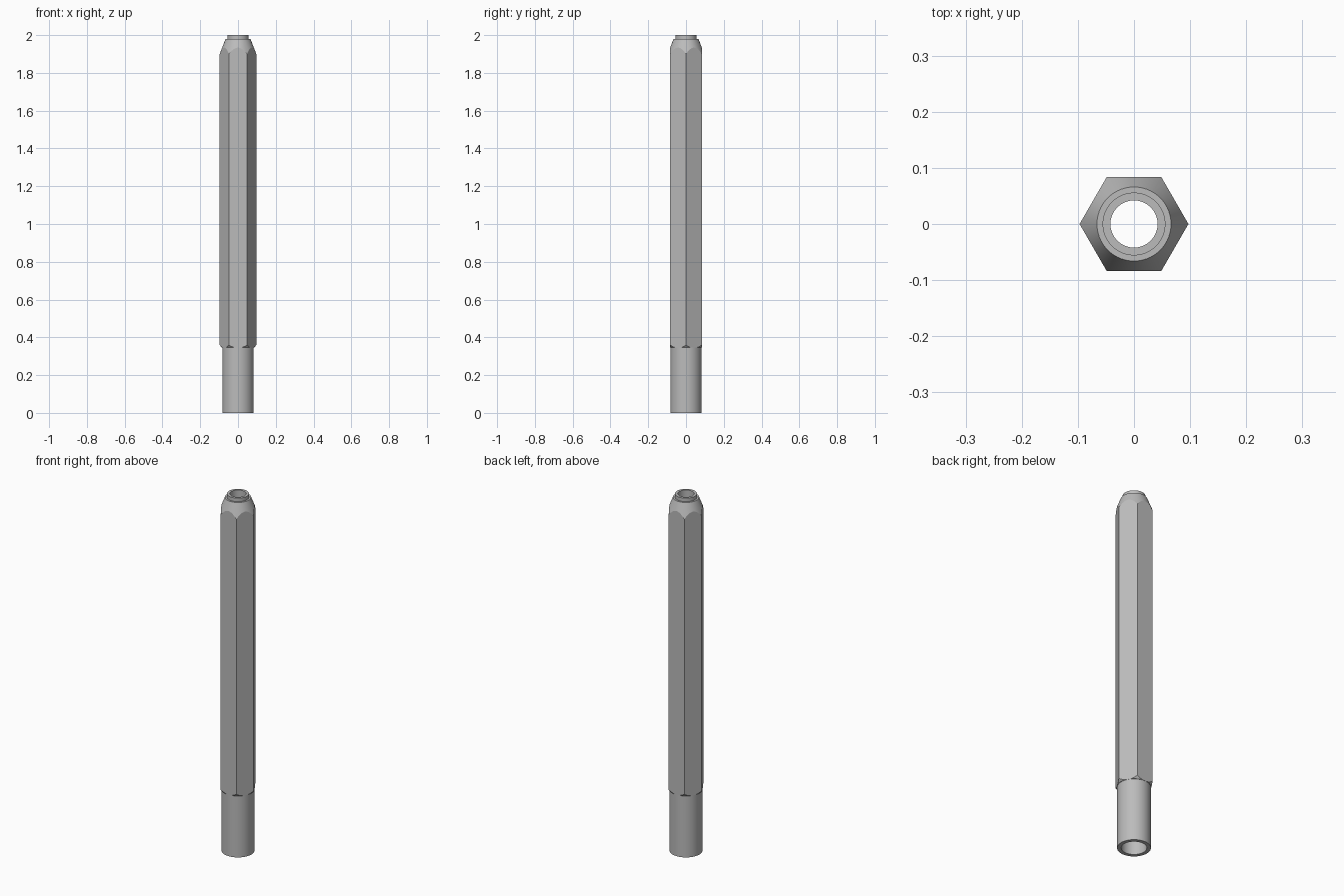
import bpy
import bmesh
from math import cos, sin, pi

cube = bpy.data.objects.get("Cube")
if cube:
    bpy.data.objects.remove(cube, do_unlink=True)

# Brushed grey metal
metal = bpy.data.materials.new("grey metal")
metal.use_nodes = True
grey = (0.5, 0.5, 0.5, 1)
metal.diffuse_color = grey
metal.node_tree.nodes["Principled BSDF"].inputs["Base Color"].default_value = grey


def add_object(name, bm):
    bmesh.ops.recalc_face_normals(bm, faces=bm.faces)
    mesh = bpy.data.meshes.new(name)
    bm.to_mesh(mesh)
    bm.free()
    mesh.materials.append(metal)
    obj = bpy.data.objects.new(name, mesh)
    bpy.context.collection.objects.link(obj)
    return obj


def lathe(name, profile, sides=72):
    """Revolve a closed (radius, height) outline around z."""
    bm = bmesh.new()
    rings = [[bm.verts.new((r * cos(2 * pi * i / sides), r * sin(2 * pi * i / sides), z))
              for i in range(sides)] for r, z in profile]
    for a, b in zip(rings, rings[1:] + rings[:1]):
        for i in range(sides):
            j = (i + 1) % sides
            bm.faces.new((a[i], a[j], b[j], b[i]))
    return add_object(name, bm)


# Turned tube: lower sleeve, chamfered grip, top collar, stepped bore
barrel = lathe("hexagonal_barrel", [
    (0.083, 0), (0.083, 0.345), (0.085, 0.345), (0.099, 0.362),
    (0.099, 1.895), (0.066, 1.98), (0.056, 1.98), (0.056, 2),
    (0.042, 2), (0.042, 1.9), (0.063, 1.9), (0.063, 0)])

# Hexagonal stock that trims the grip to six flats
bm = bmesh.new()
bmesh.ops.create_cone(bm, cap_ends=True, segments=6, radius1=0.097, radius2=0.097, depth=3)
for v in bm.verts:
    v.co.x, v.co.y = v.co.y, v.co.x
    v.co.z += 1
stock = add_object("hexagonal_stock", bm)
stock.hide_render = True

trim = barrel.modifiers.new("six flats", "BOOLEAN")
trim.operation = "INTERSECT"
trim.solver = "EXACT"
trim.object = stock
bpy.context.view_layer.objects.active = barrel
barrel.select_set(True)
bpy.ops.object.modifier_apply(modifier=trim.name)
bpy.data.objects.remove(stock, do_unlink=True)

bpy.ops.object.select_all(action="DESELECT")
barrel.select_set(True)
bpy.ops.object.shade_smooth_by_angle(angle=pi / 12)
